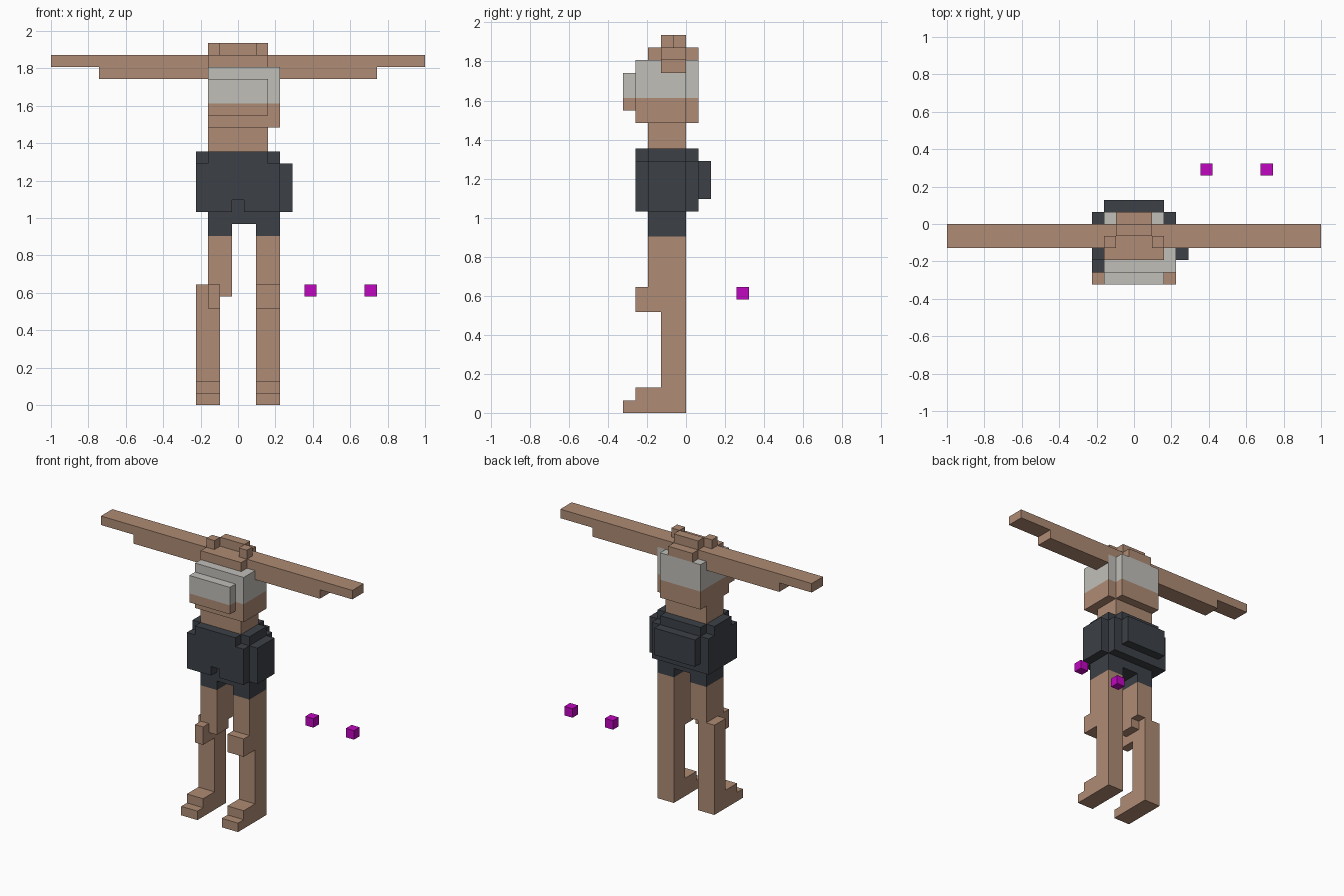
import bpy, bmesh
from mathutils import Vector

if "Cube" in bpy.data.objects:
    bpy.data.objects.remove(bpy.data.objects["Cube"], do_unlink=True)

U = 2 / 31                        # size of one block
ORIGIN = Vector((15.5, 5, 0))     # grid point that sits at the centre of the floor


def make_material(name, rgb):
    mat = bpy.data.materials.new(name)
    mat.use_nodes = True
    mat.diffuse_color = (*rgb, 1)
    mat.node_tree.nodes["Principled BSDF"].inputs["Base Color"].default_value = (*rgb, 1)
    return mat


skin = make_material("skin tan", (0.43, 0.26, 0.175))
cloth = make_material("top pale grey", (0.53, 0.52, 0.485))
dark = make_material("shorts charcoal", (0.045, 0.052, 0.062))
magenta = make_material("marker magenta", (0.53, 0.002, 0.53))

parts = []        # (name, material, set of cells)
occupied = set()  # every filled cell so far


def part(name, mat, *boxes):
    """Fill boxes given as (x0, x1, y0, y1, z0, z1) in block units."""
    cells = {(x, y, z)
             for x0, x1, y0, y1, z0, z1 in boxes
             for x in range(x0, x1) for y in range(y0, y1) for z in range(z0, z1)}
    cells -= occupied
    occupied.update(cells)
    parts.append((name, mat, cells))


def build(name, mat, cells):
    """Skin the filled cells with outer faces only, then merge flat areas."""
    bm = bmesh.new()
    for cell in cells:
        base = Vector(cell)
        for axis in range(3):
            a, b = Vector(), Vector()
            a[(axis + 1) % 3] = b[(axis + 2) % 3] = 1
            for side in (0, 1):
                step = Vector()
                step[axis] = 2 * side - 1
                if tuple(int(v) for v in base + step) in occupied:
                    continue
                corner = base.copy()
                corner[axis] += side
                quad = [corner, corner + a, corner + a + b, corner + b]
                if not side:
                    quad.reverse()
                bm.faces.new([bm.verts.new((p - ORIGIN) * U) for p in quad])
    bmesh.ops.remove_doubles(bm, verts=bm.verts, dist=U * 0.01)
    bmesh.ops.dissolve_limit(bm, angle_limit=0.01, verts=bm.verts, edges=bm.edges)
    mesh = bpy.data.meshes.new(name)
    bm.to_mesh(mesh)
    bm.free()
    mesh.materials.append(mat)
    bpy.context.collection.objects.link(bpy.data.objects.new(name, mesh))


# Feet and shins
for side, x in (("right", 12), ("left", 17)):
    part(side + "_foot", skin, (x, x + 2, 0, 5, 0, 1), (x, x + 2, 1, 5, 1, 2))
    part(side + "_shin", skin, (x, x + 2, 3, 5, 2, 10))

# Knees and thighs, the right one set inward
part("left_knee", skin, (17, 19, 1, 5, 8, 10))
part("right_knee", skin, (13, 14, 1, 3, 8, 10))
part("left_thigh", skin, (17, 19, 2, 5, 10, 14))
part("right_thigh", skin, (13, 15, 2, 5, 10, 14), (14, 15, 2, 4, 9, 10))

# Shorts: legs, crotch, hips with a front notch, waistband, pocket and seat
part("shorts_legs", dark, (13, 15, 2, 5, 14, 16), (17, 19, 2, 5, 14, 16), (15, 17, 2, 5, 15, 16))
part("shorts_hips", dark, (12, 19, 2, 6, 16, 20), (12, 15, 1, 2, 16, 20),
     (16, 19, 1, 2, 16, 20), (15, 16, 1, 2, 17, 20))
part("shorts_waistband", dark, (13, 18, 1, 6, 20, 21), (12, 19, 2, 5, 20, 21))
part("shorts_hip_pocket", dark, (19, 20, 2, 5, 16, 20))
part("shorts_seat", dark, (13, 18, 6, 7, 17, 20))

# Torso
part("waist", skin, (13, 18, 2, 5, 21, 23))
part("ribs", skin, (13, 18, 1, 6, 23, 25), (18, 19, 1, 5, 23, 25), (13, 18, 0, 1, 24, 25))
part("chest_top", cloth, (13, 18, 1, 6, 25, 28), (18, 19, 1, 5, 25, 28), (13, 18, 0, 1, 25, 27))

# Shoulders, arms and neck
part("shoulders", skin, (13, 18, 2, 5, 28, 29), (14, 17, 5, 6, 28, 29))
for side, upper, lower in (("right", (0, 13), (4, 13)), ("left", (18, 31), (18, 27))):
    part(side + "_arm", skin, (*upper, 3, 5, 28, 29), (*lower, 3, 5, 27, 28))
part("neck", skin, (14, 17, 4, 5, 29, 30))
for side, x in (("right", 13), ("left", 17)):
    part(side + "_collar_knob", skin, (x, x + 1, 3, 4, 29, 30))

# Loose marker blocks
for side, x in (("inner", 21), ("outer", 26)):
    part(side + "_marker", magenta, (x, x + 1, 9, 10, 9, 10))

for entry in parts:
    build(*entry)
